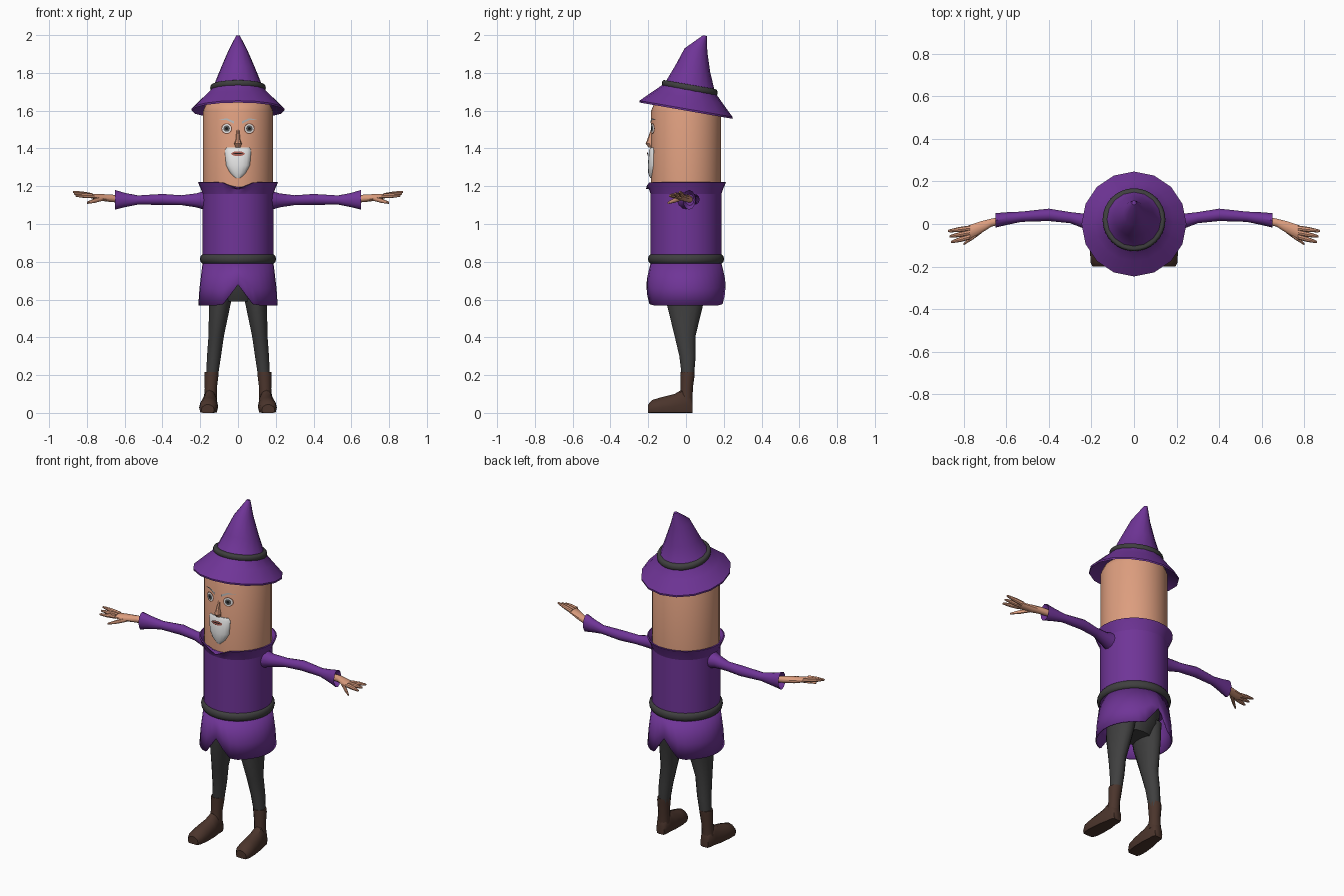
import bpy, bmesh
from math import sin, cos, pi, sqrt, radians
from mathutils import Vector

cube = bpy.data.objects.get("Cube")
if cube:
    bpy.data.objects.remove(cube, do_unlink=True)


def material(name, *rgb):
    mat = bpy.data.materials.new(name)
    mat.use_nodes = True
    mat.diffuse_color = (*rgb, 1)
    shader = next(node for node in mat.node_tree.nodes if node.type == 'BSDF_PRINCIPLED')
    shader.inputs["Base Color"].default_value = (*rgb, 1)
    shader.inputs["Roughness"].default_value = .8
    return mat


PURPLE = material("purple cloth", .16, .035, .31)
SKIN = material("skin", .72, .34, .21)
CHARCOAL = material("charcoal cloth", .05, .05, .05)
BROWN = material("brown leather", .07, .035, .025)
WHITE = material("white hair", .8, .8, .8)
GREY = material("grey hair", .5, .5, .5)
RIM = material("eye rim brown", .2, .08, .05)
IRIS = material("grey iris", .1, .1, .1)
BLACK = material("black", .01, .01, .01)
LIP = material("lips", .45, .13, .1)

BODY = .184    # radius shared by the head and robe
SLOPE = .175   # backward lean of the hat


def finish(bm, name, mat, mirror, angle=40):
    mesh = bpy.data.meshes.new(name)
    bm.to_mesh(mesh)
    bm.free()
    mesh.materials.append(mat)
    mesh.shade_smooth()
    mesh.set_sharp_from_angle(angle=radians(angle))
    obj = bpy.data.objects.new(name, mesh)
    bpy.context.collection.objects.link(obj)
    if mirror:
        obj.modifiers.new("Mirror", 'MIRROR').use_mirror_merge = False
    return obj


def loft(name, mat, rings, sides=32, axis='z', tilt=0, shape=None, caps=True, mirror=False):
    """Skin rings (x, y, z, radius[, second radius]) that lie across the axis."""
    bm = bmesh.new()
    loops = []
    for x, y, z, *radii in rings:
        loop = []
        for k in range(sides):
            turn = 2 * pi * k / sides
            a, b = radii[0] * sin(turn), -radii[-1] * cos(turn)
            offset = {'z': (a, b, -tilt * b), 'x': (0, a, b), 'y': (a, 0, b)}[axis]
            point = Vector((x, y, z)) + Vector(offset)
            loop.append(bm.verts.new(shape(point) if shape else point))
        loops.append(loop)
    for low, high in zip(loops, loops[1:]):
        for k in range(sides):
            bm.faces.new((low[k - 1], low[k], high[k], high[k - 1]))
    if caps:
        bm.faces.new(loops[0])
        bm.faces.new(loops[-1])
    bmesh.ops.recalc_face_normals(bm, faces=bm.faces)
    return finish(bm, name, mat, mirror)


def turned(name, mat, profile, **options):
    """Round part about the body axis from (radius, height) pairs."""
    return loft(name, mat, [(0, 0, z, r) for r, z in profile], **options)


def band(name, y, z, radius, height, tilt=0):
    """Ring with a half-round section, worn around the body or hat."""
    bulge = [pi * k / 6 for k in range(7)]
    rings = [(0, y, z - height * cos(a), radius + height * .7 * sin(a)) for a in bulge]
    loft(name, CHARCOAL, rings, tilt=tilt)


def plate(name, mat, outline, lift, mirror=True):
    """Thin face that follows the front of the head, from an (x, z) outline."""
    bm = bmesh.new()
    face = bm.faces.new([bm.verts.new((x, -sqrt(BODY * BODY - x * x) - lift, z)) for x, z in outline])
    face.normal_update()
    if face.normal.y > 0:
        face.normal_flip()
    finish(bm, name, mat, mirror)


def oval(x, z, width, height, sides=14):
    turns = [2 * pi * k / sides for k in range(sides)]
    return [(x + width * cos(a), z + height * sin(a)) for a in turns]


def slit(point):
    """How close a point is to the middle of the front or back, from 0 to 1."""
    return max(0, 1 - abs(point.x) / .085)


def collar_dip(point):
    if point.y < 0 and point.z > 1.2:
        point.z -= .035 * slit(point)
    return point


def skirt_slit(point):
    point.z += (.79 - point.z) / 2 * slit(point)
    return point


def flat_sole(point):
    point.z = max(point.z, 0)
    return point


# Head and robe
turned("head", SKIN, [(BODY, 1.15), (BODY, 1.6), (.17, 1.635), (.13, 1.66)])
turned("robe_body", PURPLE, [(BODY + .003, .76), (BODY + .003, 1.19)])
turned("collar", PURPLE, [(BODY, 1.15), (.196, 1.185), (.212, 1.22), (.205, 1.222), (BODY, 1.195)],
       shape=collar_dip, caps=False)
skirt = turned("skirt", PURPLE, [(.188, .79), (.204, .66), (.21, .57)], shape=skirt_slit, caps=False)
skirt.modifiers.new("Cloth thickness", 'SOLIDIFY').thickness = .008
band("belt", 0, .815, BODY, .025)

# Hat leaning backwards, from the underside of the brim to the tip
loft("hat", PURPLE, [(0, 0, 1.655, .17), (0, 0, 1.6, .245), (0, 0, 1.61, .246), (0, .01, 1.67, .185),
                     (0, .02, 1.72, .134), (0, .035, 1.82, .093), (0, .053, 1.92, .05, .06),
                     (0, .1, 1.997, .01)], sides=16, tilt=SLOPE)
band("hat_band", .02, 1.72, .135, .018, tilt=SLOPE)

# Nose and beard
loft("nose", SKIN, [(0, -.178, 1.5, .008), (0, -.187, 1.45, .011, .017), (0, -.194, 1.425, .02),
                    (0, -.184, 1.405, .013)], sides=8)
loft("beard", WHITE, [(0, -.172, 1.405, .06, .016), (0, -.172, 1.39, .07, .024), (0, -.172, 1.31, .063, .03),
                      (0, -.174, 1.27, .043, .026), (0, -.176, 1.243, .014)], sides=16)

# Painted face
plate("lips", LIP, oval(0, 1.372, .036, .013), .02, mirror=False)
plate("mouth_line", BLACK, oval(0, 1.374, .028, .003), .022, mirror=False)
eye_layers = {"eye_rim": (RIM, .029), "eye_white": (WHITE, .024), "iris": (IRIS, .017), "pupil": (BLACK, .008)}
for layer, (name, (mat, size)) in enumerate(eye_layers.items()):
    plate(name, mat, oval(.06, 1.505, size, size), .004 + layer * .0015)
plate("eyebrow", GREY, [(.02, 1.53), (.06, 1.55), (.1, 1.552), (.06, 1.56), (.02, 1.543)], .006)

# Sleeves, ending in a turned-in cuff
loft("sleeve", PURPLE, [(.16, 0, 1.125, .055), (.22, .01, 1.125, .037), (.3, .03, 1.126, .026),
                        (.4, .043, 1.13, .029), (.53, .034, 1.127, .024), (.6, .025, 1.127, .03, .038),
                        (.65, .017, 1.128, .034, .052), (.62, .02, 1.128, .022, .03)],
     sides=12, axis='x', mirror=True)

# Hands
loft("palm", SKIN, [(.61, .02, 1.13, .018), (.67, .006, 1.136, .02), (.72, -.016, 1.14, .03, .018),
                    (.78, -.04, 1.148, .034, .011)], sides=10, axis='x', mirror=True)


def finger(name, root, tip):
    points = [(Vector(root).lerp(Vector(tip), t), .013 - .008 * t ** 3) for t in (0, .5, .9, 1)]
    loft(name, SKIN, [(*p, r) for p, r in points], sides=8, axis='x', mirror=True)


for i, name in enumerate(("ring_finger", "middle_finger", "index_finger")):
    finger(name, (.77, -.02 * (i + 1), 1.15), (.874 - .007 * i, -.033 - .026 * i, 1.17 - .01 * i))
finger("thumb", (.715, -.03, 1.136), (.8, -.094, 1.112))

# Trousers
loft("hips", CHARCOAL, [(0, 0, .76, .15, .13), (0, 0, .66, .15, .115), (0, 0, .59, .1, .08)], sides=16)
loft("trouser_leg", CHARCOAL, [(.085, 0, .68, .07, .105), (.097, -.005, .57, .058, .095),
                               (.115, -.005, .41, .042, .056), (.127, .008, .3, .038, .043),
                               (.138, .01, .19, .032)], sides=14, mirror=True)

# Boots
loft("boot_shaft", BROWN, [(.139, .009, .217, .037), (.141, .008, .195, .037), (.144, .004, .13, .032),
                           (.147, 0, .06, .035)], sides=12, mirror=True)
foot = [(.035, .026, .07), (.02, .034, .11), (-.02, .038, .125), (-.06, .046, .1), (-.13, .05, .083),
        (-.18, .046, .068), (-.2, .034, .045)]
loft("boot_foot", BROWN, [(.148 - y * .06, y, h * .35, w, h * .65) for y, w, h in foot],
     sides=12, axis='y', shape=flat_sole, mirror=True)
